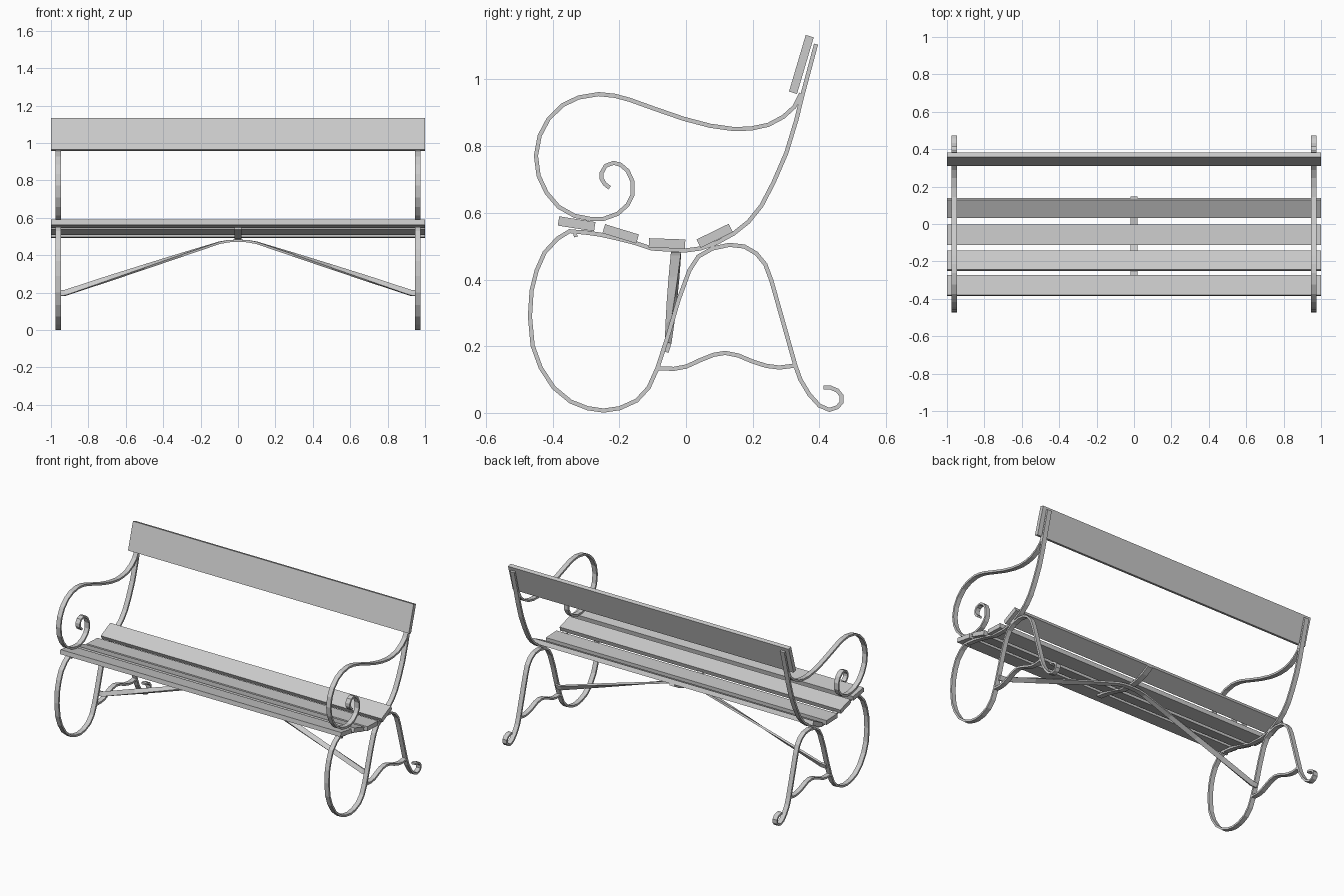
import bpy, bmesh, math
from mathutils import Vector

FRAME_X = 0.962


def bar(name, path, width_dirs, width=0.03, thick=0.0125, mirror=True):
    """Sweep a flat rectangular bar along a path with a width direction per point."""
    pts = [Vector(p) for p in path]
    bm = bmesh.new()
    rings = []
    for i, p in enumerate(pts):
        a = (p - pts[i - 1]).normalized() if i else None
        b = (pts[i + 1] - p).normalized() if i < len(pts) - 1 else None
        t = ((a or b) + (b or a)).normalized()
        w = Vector(width_dirs[i])
        w = (w - t * w.dot(t)).normalized()
        n = t.cross(w)
        w, n = w * width / 2, n * thick / 2
        rings.append([bm.verts.new(p + v) for v in (w + n, n - w, -w - n, w - n)])
    for r, s in zip(rings, rings[1:]):
        for k in range(4):
            bm.faces.new((r[k], r[(k + 1) % 4], s[(k + 1) % 4], s[k]))
    bm.faces.new(rings[0])
    bm.faces.new(rings[-1])
    bmesh.ops.recalc_face_normals(bm, faces=bm.faces)
    me = bpy.data.meshes.new(name)
    bm.to_mesh(me)
    bm.free()
    ob = bpy.data.objects.new(name, me)
    bpy.context.collection.objects.link(ob)
    if mirror:
        ob.modifiers.new("Mirror", "MIRROR").use_mirror_merge = False
    return ob


def side_bar(name, yz, x=FRAME_X, **kw):
    """Flat bar bent in the side plane."""
    return bar(name, [(x, y, z) for y, z in yz], [(1, 0, 0)] * len(yz), **kw)


def board(name, y, z, depth, thick, angle):
    """Full-length plank, tilted about x."""
    bpy.ops.mesh.primitive_cube_add(size=1, location=(0, y, z),
                                    rotation=(math.radians(angle), 0, 0))
    ob = bpy.context.object
    ob.name = name
    ob.scale = (2.0, depth, thick)
    return ob


# Seat support profile, back to front, shared by side frames and centre strap
seat = [(.143, .538), (.094, .511), (.043, .493), (-.004, .487), (-.103, .493),
        (-.154, .510), (-.205, .523), (-.259, .535), (-.310, .542)]

# Back post running into the seat support, ending in a small hook
side_bar("back_post_and_seat_rail",
         [(.390, 1.106), (.349, .952), (.331, .879), (.301, .780), (.262, .690),
          (.226, .621), (.187, .573)] + seat + [(-.334, .541), (-.330, .528)])

# Armrest with its scroll
side_bar("armrest",
         [(.345, .958), (.325, .918), (.292, .888), (.247, .864), (.196, .853),
          (.145, .851), (.073, .861), (-.007, .882), (-.094, .912), (-.169, .939),
          (-.214, .951), (-.262, .956), (-.322, .946), (-.370, .923), (-.412, .882),
          (-.439, .831), (-.450, .771), (-.442, .711), (-.418, .660), (-.382, .618),
          (-.334, .591), (-.289, .582), (-.247, .582), (-.205, .597), (-.175, .624),
          (-.160, .654), (-.160, .693), (-.175, .726), (-.196, .744), (-.217, .750),
          (-.241, .741), (-.253, .720), (-.253, .702), (-.244, .687), (-.229, .675)])

# Front loop, arch under the seat and rear scroll foot
side_bar("legs",
         [(-.295, .540), (-.349, .545), (-.385, .523), (-.424, .481), (-.448, .427),
          (-.463, .367), (-.468, .289), (-.460, .202), (-.436, .136), (-.397, .076),
          (-.346, .034), (-.295, .014), (-.247, .007), (-.199, .014), (-.148, .037),
          (-.112, .076), (-.085, .136), (-.055, .229), (-.022, .340), (.010, .427),
          (.037, .469), (.079, .493), (.130, .504), (.175, .499), (.211, .478),
          (.238, .445), (.256, .397), (.328, .142), (.343, .100), (.370, .055),
          (.400, .022), (.430, .009), (.454, .017), (.466, .031), (.466, .052),
          (.454, .067), (.433, .076), (.412, .076)])

# Wavy tie between the legs
side_bar("leg_stretcher",
         [(-.084, .134), (-.037, .132), (.001, .139), (.040, .157), (.082, .174),
          (.118, .180), (.157, .172), (.200, .154), (.241, .141), (.280, .136),
          (.328, .142)])

# Centre strap under the slats
side_bar("centre_seat_strap", seat, x=0, width=0.036, mirror=False)

# Twisted diagonal braces from the legs to the centre strap
brace, dirs = [], []
for x, z in [(.962, .196), (.925, .198), (.7, .272), (.5, .337), (.3, .402),
             (.1, .466), (.05, .475), (0, .477)]:
    f = (z - .196) / .281
    twist = math.radians(73 * (1 - f))
    brace.append((x, -.054 + .024 * f, z))
    dirs.append((0, math.cos(twist), math.sin(twist)))
bar("diagonal_brace", brace, dirs)

# Seat slats and back board
for i, (y, z, depth, angle) in enumerate([(-.328, .567, .110, -9), (-.196, .537, .106, -17),
                                          (-.057, .508, .109, -2), (.086, .531, .107, 26)]):
    board(f"seat_slat_{i + 1}", y, z, depth, .028, angle)
board("back_board", .346, 1.045, .025, .177, -16.5)
